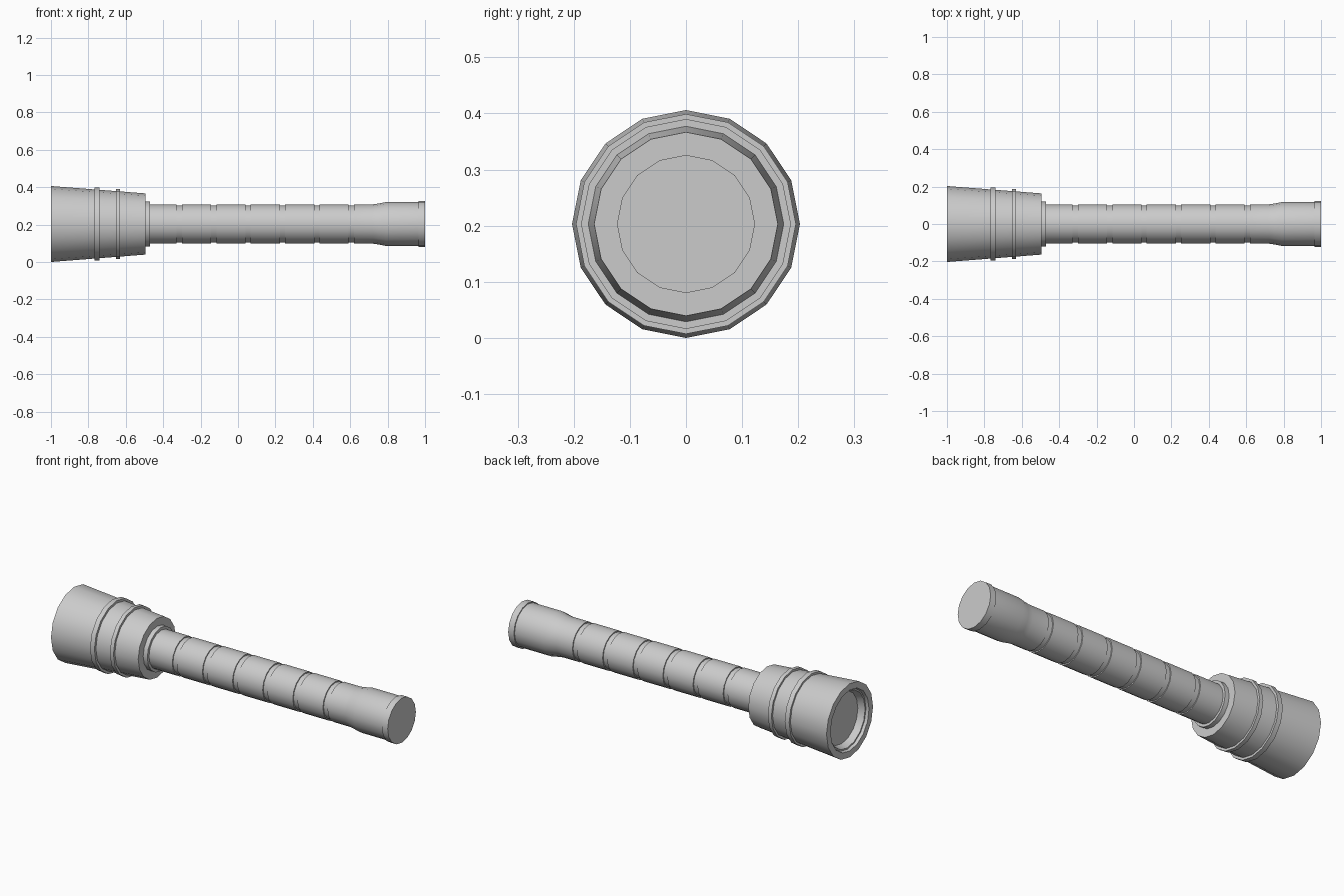
import bpy, bmesh, math

if "Cube" in bpy.data.objects:
    bpy.data.objects.remove(bpy.data.objects["Cube"])

SIDES = 16
AXIS_Z = 0.203


def lathe(name, profile):
    """Revolve (x, radius) points around the long axis and cap both ends."""
    bm = bmesh.new()
    rings = []
    for x, r in profile:
        ring = []
        for i in range(SIDES):
            a = 2 * math.pi * i / SIDES
            ring.append(bm.verts.new((x, r * math.sin(a), AXIS_Z + r * math.cos(a))))
        rings.append(ring)
    for a, b in zip(rings, rings[1:]):
        for i in range(SIDES):
            j = (i + 1) % SIDES
            bm.faces.new((a[i], a[j], b[j], b[i]))
    bm.faces.new(rings[0])
    bm.faces.new(rings[-1])
    bmesh.ops.recalc_face_normals(bm, faces=bm.faces)
    mesh = bpy.data.meshes.new(name)
    bm.to_mesh(mesh)
    bm.free()
    obj = bpy.data.objects.new(name, mesh)
    bpy.context.collection.objects.link(obj)
    bpy.ops.object.select_all(action='DESELECT')
    obj.select_set(True)
    bpy.context.view_layer.objects.active = obj
    bpy.ops.object.shade_smooth_by_angle(angle=math.radians(30))
    return obj


def cone(x):
    """Radius of the tapered head at x."""
    return 0.203 - 0.078 * (x + 1)


# Tapered head: recessed lens, stepped rim, two raised rings, flat back
head = [(-0.95, 0.142), (-0.985, 0.155), (-0.985, 0.163), (-1, 0.168), (-1, 0.203)]
for x0, x1, r in ((-0.767, -0.74, 0.196), (-0.652, -0.63, 0.187)):
    head += [(x0, cone(x0)), (x0, r), (x1, r), (x1, cone(x1))]
head.append((-0.495, cone(-0.495)))
lathe("lamp_head", head)

# Handle: collar, six grip grooves, flared tail and end cap
handle = [(-0.50, 0.12), (-0.47, 0.12), (-0.47, 0.105)]
for k in range(6):
    c = -0.314 + 0.184 * k
    handle += [(c - 0.014, 0.105), (c - 0.014, 0.099), (c + 0.014, 0.099), (c + 0.014, 0.105)]
handle += [(0.72, 0.105), (0.75, 0.109), (0.79, 0.117), (0.965, 0.117), (0.965, 0.123), (1, 0.123)]
lathe("handle", handle)
